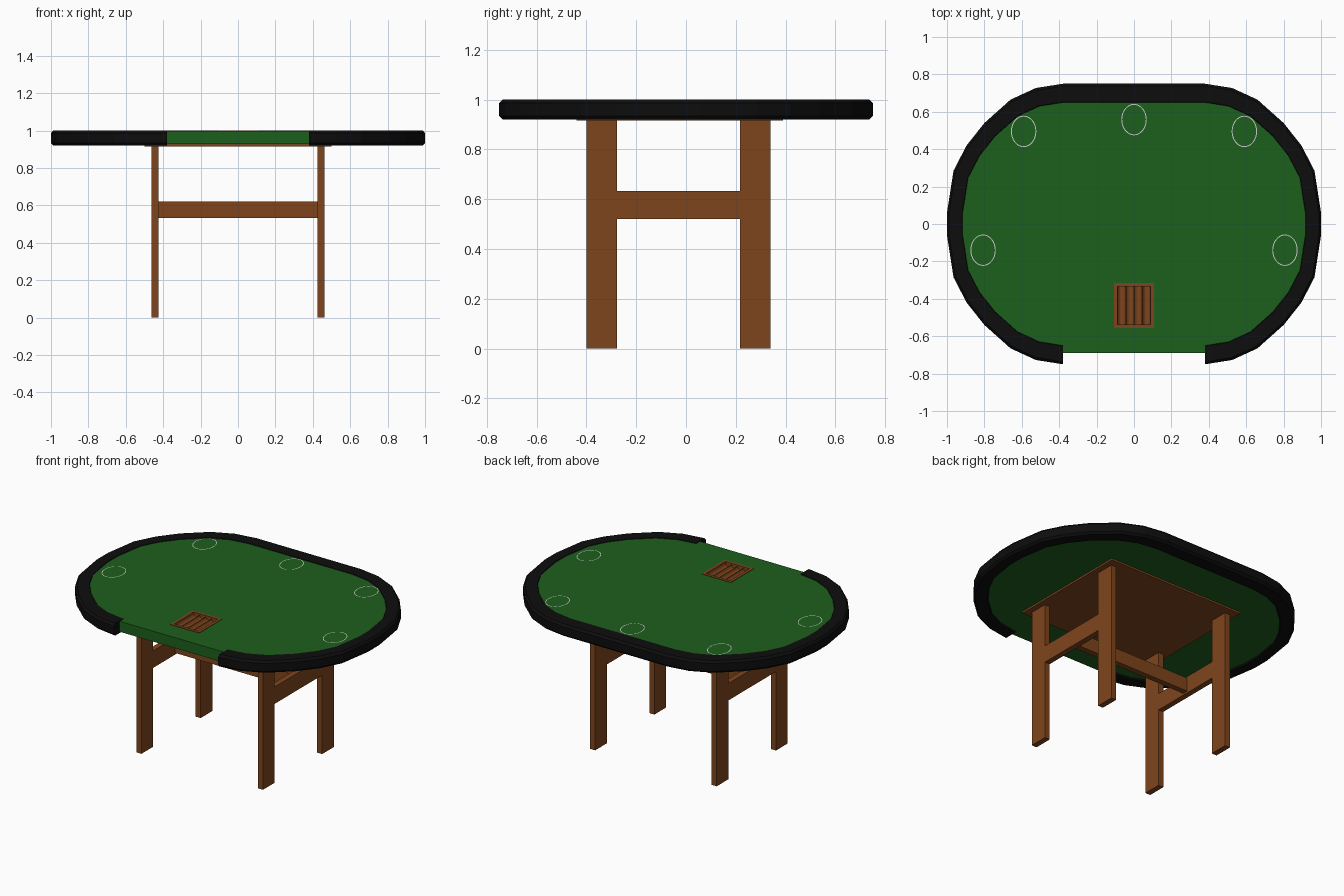
import bpy, bmesh, math

if "Cube" in bpy.data.objects:
    bpy.data.objects.remove(bpy.data.objects["Cube"])


def material(name, rgb):
    m = bpy.data.materials.new(name)
    m.diffuse_color = (*rgb, 1)
    m.use_nodes = True
    m.node_tree.nodes["Principled BSDF"].inputs["Base Color"].default_value = m.diffuse_color
    return m


GREEN = material("green_felt", (0.012, 0.115, 0.012))
BLACK = material("black_padding", (0.004, 0.004, 0.004))
WOOD = material("wood", (0.21, 0.06, 0.012))
WHITE = material("white_line", (0.8, 0.8, 0.8))


def make(name, verts, faces, mat):
    me = bpy.data.meshes.new(name)
    me.from_pydata(verts, [], faces)
    bm = bmesh.new()
    bm.from_mesh(me)
    bmesh.ops.recalc_face_normals(bm, faces=bm.faces)
    bm.to_mesh(me)
    bm.free()
    me.materials.append(mat)
    ob = bpy.data.objects.new(name, me)
    bpy.context.collection.objects.link(ob)
    return ob


def box(name, x0, x1, y0, y1, z0, z1, mat):
    v = [(x, y, z) for x in (x0, x1) for y in (y0, y1) for z in (z0, z1)]
    f = [(0, 1, 3, 2), (4, 6, 7, 5), (0, 4, 5, 1), (2, 3, 7, 6), (0, 2, 6, 4), (1, 5, 7, 3)]
    return make(name, v, f, mat)


# Table outline: straight back, rounded ends, open at the front
STRAIGHT = 0.38
QUARTER = [(0.38, 0.75), (0.525, 0.727), (0.66, 0.665), (0.80, 0.54),
           (0.895, 0.42), (0.965, 0.285), (1.0, 0.06)]


def outline(k):
    """Outline shrunk by k, running from the front right to the front left."""
    right = [(x, -y) for x, y in QUARTER] + QUARTER[::-1]
    pts = right + [(-x, y) for x, y in right[::-1]]
    return [(math.copysign(STRAIGHT + (abs(x) - STRAIGHT) * k, x), y * k) for x, y in pts]


# Padded rail: chamfered section swept along the outline
section = [(0.857, 0.936), (0.857, 0.99), (0.87, 1.0), (0.982, 1.0),
           (1.0, 0.986), (1.0, 0.934), (0.982, 0.92), (0.875, 0.92)]
rings = [[(x, y, z) for x, y in outline(k)] for k, z in section]
n, s = len(rings[0]), len(section)
verts = [rings[j][i] for i in range(n) for j in range(s)]
faces = [(i * s + j, i * s + (j + 1) % s, (i + 1) * s + (j + 1) % s, (i + 1) * s + j)
         for i in range(n - 1) for j in range(s)]
faces += [tuple(range(s)), tuple(range((n - 1) * s, n * s))]
make("padded_rail", verts, faces, BLACK)

# Felt bed filling the rail, with a straight lip at the front opening
edge = outline(0.875)
edge = [(0.38, -0.69)] + edge[1:-1] + [(-0.38, -0.69)]
m = len(edge)
verts = [(x, y, z) for z in (0.928, 0.997) for x, y in edge]
faces = [tuple(range(m)), tuple(range(m, 2 * m))]
faces += [(i, (i + 1) % m, m + (i + 1) % m, m + i) for i in range(m)]
felt = make("felt_bed", verts, faces, GREEN)

# Recess for the chip tray
X, Y0, Y1 = 0.106, -0.556, -0.316
cutter = box("tray_cutter", -X + .002, X - .002, Y0 + .002, Y1 - .002, 0.96, 1.1, GREEN)
cutter.hide_render = True
mod = felt.modifiers.new("recess", 'BOOLEAN')
mod.operation = 'DIFFERENCE'
mod.object = cutter
bpy.context.view_layer.objects.active = felt
bpy.ops.object.modifier_apply(modifier=mod.name)
bpy.data.objects.remove(cutter)

# Chip tray frame
B = 0.018
for name, a in (("left", (-X, -X + B, Y0, Y1)), ("right", (X - B, X, Y0, Y1)),
                ("front", (-X + B, X - B, Y0, Y0 + B)), ("back", (-X + B, X - B, Y1 - B, Y1))):
    box("tray_frame_" + name, *a, 0.962, 1.0, WOOD)

# Half-round chip channels
r = (X - B) / 4
prof = [(-X + B + r * (2 * c + 1) - r * math.cos(math.pi * i / 8),
         0.993 - r * math.sin(math.pi * i / 8)) for c in range(4) for i in range(9)]
verts = [(x, y, z) for y in (Y0 + B, Y1 - B) for x, z in prof]
q = len(prof)
make("tray_channels", verts, [(i, i + 1, q + i + 1, q + i) for i in range(q - 1)], WOOD)

# Betting circles: thin flat oval rings on the felt
spots = [(0, 0.558), (0.59, 0.495), (-0.59, 0.495), (0.807, -0.14), (-0.807, -0.14)]
N = 32
for cx, cy in spots:
    verts = [(cx + (0.068 - d) * math.cos(2 * math.pi * i / N),
              cy + (0.084 - d) * math.sin(2 * math.pi * i / N), 0.9985)
             for d in (0, 0.005) for i in range(N)]
    make("betting_circle", verts,
         [(i, (i + 1) % N, N + (i + 1) % N, N + i) for i in range(N)], WHITE)

# Support board, legs and H-shaped stretchers
box("support_board", -0.5, 0.5, -0.44, 0.39, 0.916, 0.929, WOOD)
for side, sx in (("left", -1), ("right", 1)):
    x0, x1 = sorted((sx * 0.425, sx * 0.462))
    box("front_leg_" + side, x0, x1, -0.40, -0.278, 0, 0.917, WOOD)
    box("back_leg_" + side, x0, x1, 0.217, 0.34, 0, 0.917, WOOD)
    box("side_stretcher_" + side, x0, x1, -0.278, 0.217, 0.52, 0.632, WOOD)
box("long_stretcher", -0.425, 0.425, -0.05, -0.012, 0.532, 0.622, WOOD)
